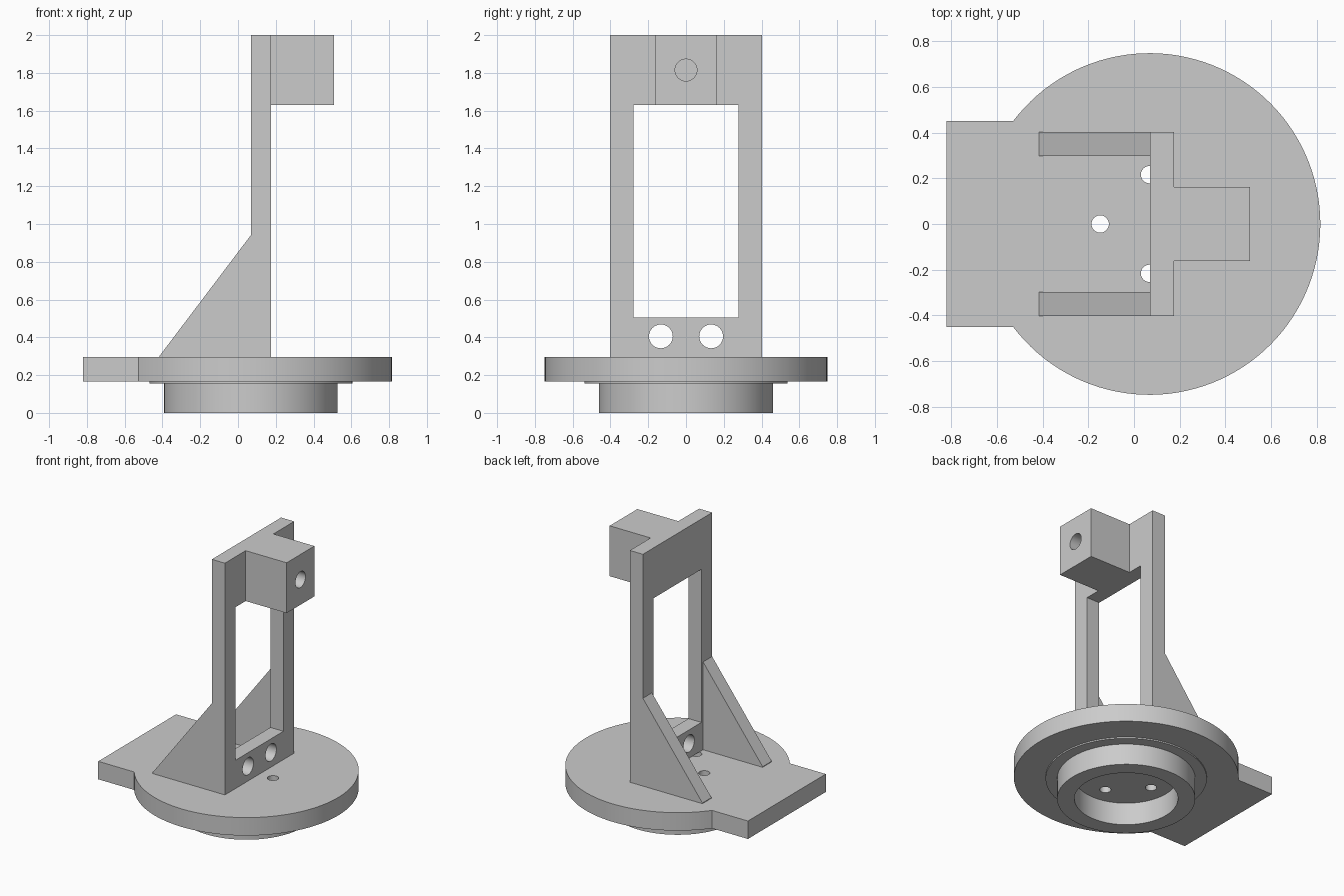
import bpy, bmesh, math
from mathutils import Matrix, Vector

cube = bpy.data.objects.get("Cube")
if cube:
    bpy.data.objects.remove(cube, do_unlink=True)

grey = bpy.data.materials.new("light grey")
grey.use_nodes = True
COLOUR = (0.6, 0.6, 0.6, 1)
grey.diffuse_color = COLOUR
grey.node_tree.nodes["Principled BSDF"].inputs["Base Color"].default_value = COLOUR

CX = 0.068            # axis of the round base
BASE_Z, BASE_TOP = 0.165, 0.297


def finish(name, bm):
    bmesh.ops.recalc_face_normals(bm, faces=bm.faces)
    mesh = bpy.data.meshes.new(name)
    bm.to_mesh(mesh)
    bm.free()
    mesh.materials.append(grey)
    ob = bpy.data.objects.new(name, mesh)
    bpy.context.collection.objects.link(ob)
    return ob


def prism(name, points, offset):
    """Extrude a closed outline of 3D points by an offset."""
    bm = bmesh.new()
    face = bm.faces.new([bm.verts.new(p) for p in points])
    new = bmesh.ops.extrude_face_region(bm, geom=[face])["geom"]
    bmesh.ops.translate(bm, vec=offset,
                        verts=[v for v in new if isinstance(v, bmesh.types.BMVert)])
    return finish(name, bm)


def box(name, x, y, z):
    outline = [(x[0], y[0], z[0]), (x[1], y[0], z[0]), (x[1], y[1], z[0]), (x[0], y[1], z[0])]
    return prism(name, outline, (0, 0, z[1] - z[0]))


def rod(name, centre, radius, length, axis):
    bm = bmesh.new()
    turn = Vector((0, 0, 1)).rotation_difference(Vector(axis)).to_matrix().to_4x4()
    bmesh.ops.create_cone(bm, cap_ends=True, segments=32, radius1=radius, radius2=radius,
                          depth=length, matrix=Matrix.Translation(centre) @ turn)
    return finish(name, bm)


def cut(ob, cutters):
    """Subtract the cutters, then remove them."""
    for c in cutters:
        mod = ob.modifiers.new("cut", "BOOLEAN")
        mod.operation, mod.solver, mod.object = "DIFFERENCE", "EXACT", c
    deps = bpy.context.evaluated_depsgraph_get()
    result = bpy.data.meshes.new_from_object(ob.evaluated_get(deps))
    ob.modifiers.clear()
    ob.data = result
    for c in cutters:
        bpy.data.objects.remove(c, do_unlink=True)


parts = []

# Round base with a square tab, and four screw holes
R, TAB = 0.748, 0.452
limit = math.pi - math.asin(TAB / R)
outline = [(-0.82, -TAB, BASE_Z)]
for i in range(97):
    a = -limit + 2 * limit * i / 96
    outline.append((CX + R * math.cos(a), R * math.sin(a), BASE_Z))
outline.append((-0.82, TAB, BASE_Z))
base = prism("base_plate", outline, (0, 0, BASE_TOP - BASE_Z))
holes = []
for k in range(4):
    a = k * math.pi / 2
    centre = (CX + 0.216 * math.cos(a), 0.216 * math.sin(a), 0.23)
    holes.append(rod("screw_hole", centre, 0.038, 0.4, (0, 0, 1)))
cut(base, holes)
parts.append(base)

# Hollow collar with a thin shoulder, turned about the base axis
bm = bmesh.new()
profile = [(0.345, 0), (0.46, 0), (0.46, 0.155), (0.537, 0.155), (0.537, BASE_Z), (0.345, BASE_Z)]
verts = [bm.verts.new((CX + r, 0, z)) for r, z in profile]
edges = [bm.edges.new((verts[i], verts[i - 1])) for i in range(len(verts))]
bmesh.ops.spin(bm, geom=verts + edges, cent=(CX, 0, 0), axis=(0, 0, 1),
               angle=2 * math.pi, steps=96, use_merge=True)
bmesh.ops.remove_doubles(bm, verts=bm.verts, dist=0.0005)
parts.append(finish("collar", bm))

# Upright frame with a window and two cable holes
WALL = (0.069, 0.175)
frame = box("upright_frame", WALL, (-0.402, 0.402), (BASE_TOP, 2))
cut(frame, [box("window", (0, 0.3), (-0.278, 0.278), (0.505, 1.63))]
    + [rod("cable_hole", (0.12, y, 0.405), 0.063, 0.4, (1, 0, 0)) for y in (-0.133, 0.133)])
parts.append(frame)

# Head block with a blind bore
block = box("head_block", (WALL[1], 0.508), (-0.161, 0.161), (1.63, 2))
cut(block, [rod("bore", (0.4, 0, 1.815), 0.058, 0.4, (1, 0, 0))])
parts.append(block)

# Sloping braces on both sides
for side, y in (("left", 0.297), ("right", -0.402)):
    outline = [(WALL[0], y, BASE_TOP), (-0.415, y, BASE_TOP),
               (-0.415, y, 0.302), (WALL[0], y, 0.942)]
    parts.append(prism(side + "_brace", outline, (0, 0.105, 0)))

# Smooth the round walls and keep the edges sharp
bpy.ops.object.select_all(action="DESELECT")
for ob in parts:
    ob.select_set(True)
bpy.context.view_layer.objects.active = parts[0]
bpy.ops.object.shade_smooth_by_angle(angle=math.radians(30))
